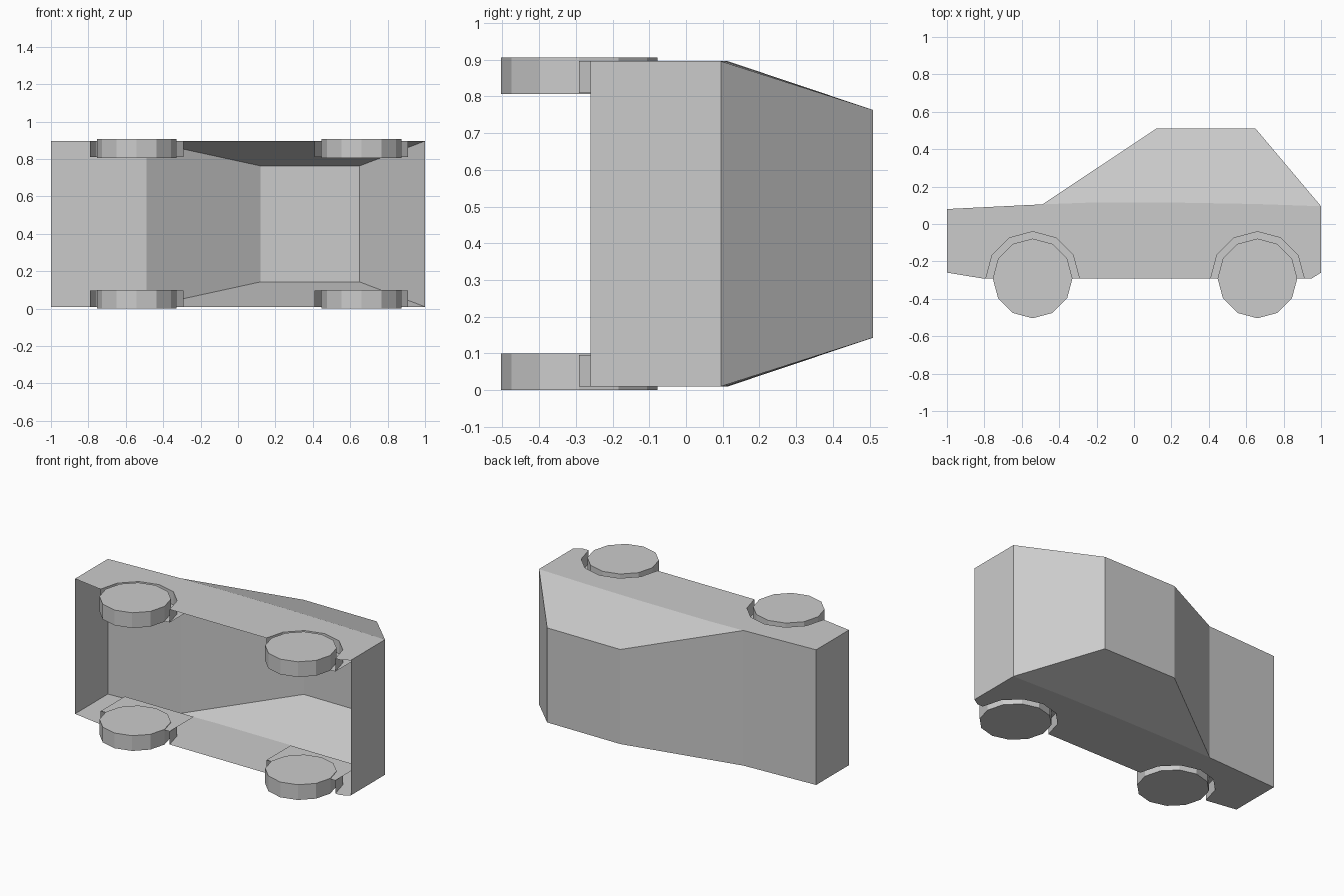
import bpy, bmesh, math

if "Cube" in bpy.data.objects:
    bpy.data.objects.remove(bpy.data.objects["Cube"], do_unlink=True)

grey = bpy.data.materials.new("plain grey")
grey.use_nodes = True
grey.diffuse_color = (0.6, 0.6, 0.6, 1)
grey.node_tree.nodes["Principled BSDF"].inputs["Base Color"].default_value = grey.diffuse_color

# The car lies on its side: nose to -x, roof to +y, width along z
MID, HALF, ROOF_HALF, WELL_HALF = 0.453, 0.443, 0.31, 0.357
AXLES = (-0.542, 0.66)
AXLE_Y, TYRE_R, ARCH_R = -0.291, 0.213, 0.25

NOSE = [(-1, 0.08), (-1, -0.26), (-0.81, AXLE_Y)]
TAIL = [(0.95, AXLE_Y), (1, -0.26), (1, 0.095)]
BELT = [(0.65, 0.107), (0.25, 0.114), (-0.25, 0.114), (-0.49, 0.105)]
ROOF = [(0.12, 0.51), (0.65, 0.51)]


def arch(cx):
    """Half of a twelve-sided ring over an axle, from nose to tail."""
    return [(cx - ARCH_R * math.cos(math.pi * i / 6),
             AXLE_Y + ARCH_R * math.sin(math.pi * i / 6)) for i in range(7)]


def finish(bm, name):
    mesh = bpy.data.meshes.new(name)
    bm.to_mesh(mesh)
    bm.free()
    mesh.materials.append(grey)
    obj = bpy.data.objects.new(name, mesh)
    bpy.context.collection.objects.link(obj)
    return obj


def ring(bm, points, z):
    return [bm.verts.new((x, y, z)) for x, y in points]


# Open-bottomed body shell: two sides bridged by panels
bm = bmesh.new()
lower = NOSE + arch(AXLES[0]) + arch(AXLES[1]) + TAIL + BELT
spans = []
for side in (-1, 1):
    low = ring(bm, lower, MID + side * HALF)
    roof = ring(bm, ROOF, MID + side * ROOF_HALF)
    bm.faces.new(low)
    tail_top, belt = low[-5], low[-4:]
    bm.faces.new([tail_top] + belt + roof)
    spans.append([low[1], low[0], belt[-1]] + roof + [tail_top, low[-6]])
a, b = spans
for i in range(len(a) - 1):
    bm.faces.new((a[i], a[i + 1], b[i + 1], b[i]))
bmesh.ops.recalc_face_normals(bm, faces=bm.faces)
finish(bm, "body_shell")

for end, cx in zip(("front", "rear"), AXLES):
    for label, side in (("left", -1), ("right", 1)):
        # Wheel well: arch strip and a rectangular inner panel
        bm = bmesh.new()
        outer = ring(bm, arch(cx), MID + side * HALF)
        inner = ring(bm, arch(cx), MID + side * WELL_HALF)
        for i in range(6):
            bm.faces.new((outer[i], outer[i + 1], inner[i + 1], inner[i]))
        top = AXLE_Y + ARCH_R
        bm.faces.new(ring(bm, [(cx - ARCH_R, AXLE_Y), (cx + ARCH_R, AXLE_Y),
                               (cx + ARCH_R, top), (cx - ARCH_R, top)],
                          MID + side * WELL_HALF))
        finish(bm, f"{end}_{label}_wheel_well")

        # Twelve-sided wheel
        bm = bmesh.new()
        bmesh.ops.create_cone(bm, cap_ends=True, segments=12, radius1=TYRE_R,
                              radius2=TYRE_R, depth=0.1)
        wheel = finish(bm, f"{end}_{label}_wheel")
        wheel.location = (cx, AXLE_Y, MID + side * 0.403)
